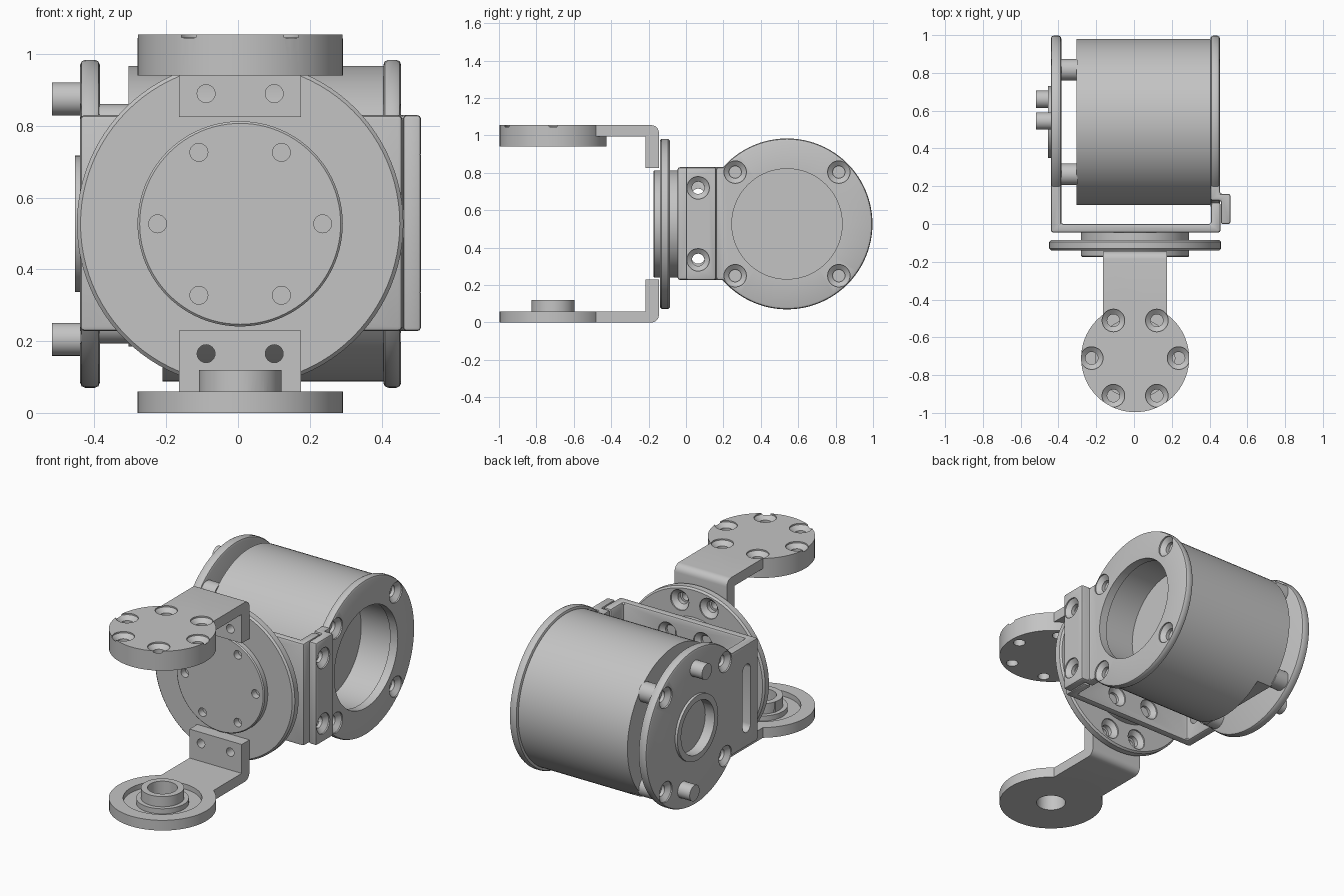
import bpy, bmesh, math
from mathutils import Vector

default = bpy.data.objects.get("Cube")
if default:
    bpy.data.objects.remove(default, do_unlink=True)

GREY = (0.55, 0.55, 0.55, 1)
mat = bpy.data.materials.new("machined_grey")
mat.use_nodes = True
mat.diffuse_color = GREY
mat.node_tree.nodes["Principled BSDF"].inputs["Base Color"].default_value = GREY

CX, CZ, MY = 0.006, 0.527, 0.54      # turntable centre x, axis height, motor centre y
TOP = 1.055
X, Y, Z = Vector((1, 0, 0)), Vector((0, 1, 0)), Vector((0, 0, 1))
finished = []


def make(name, bm):
    bmesh.ops.recalc_face_normals(bm, faces=bm.faces)
    mesh = bpy.data.meshes.new(name)
    bm.to_mesh(mesh)
    bm.free()
    mesh.materials.append(mat)
    obj = bpy.data.objects.new(name, mesh)
    bpy.context.collection.objects.link(obj)
    return obj


def lathe(name, profile, centre, axis, segs=72):
    """Revolve (radius, height) points about an axis through centre."""
    bm = bmesh.new()
    quat = axis.to_track_quat('Z', 'Y')
    rings = []
    for r, h in profile:
        count = segs if r > 0 else 1
        rings.append([bm.verts.new(Vector(centre) + quat @ Vector(
            (r * math.cos(math.tau * i / segs), r * math.sin(math.tau * i / segs), h)))
            for i in range(count)])
    pairs = list(zip(rings, rings[1:]))
    if profile[0][0] > 0:
        pairs.append((rings[-1], rings[0]))
    for a, b in pairs:
        for i in range(segs):
            j = (i + 1) % segs
            quad = [a[i % len(a)], a[j % len(a)], b[j % len(b)], b[i % len(b)]]
            bm.faces.new(list(dict.fromkeys(quad)))
    return make(name, bm)


def disc(name, r, h0, h1, centre, axis, edge=0.0, segs=72):
    """Solid disc with optional chamfered rims."""
    if edge:
        rim = [(r - edge, h0), (r - edge * .3, h0 + edge * .3), (r, h0 + edge),
               (r, h1 - edge), (r - edge * .3, h1 - edge * .3), (r - edge, h1)]
    else:
        rim = [(r, h0), (r, h1)]
    return lathe(name, [(0, h0)] + rim + [(0, h1)], centre, axis, segs)


def prism(name, points, vector, bevel=0.0):
    """Extrude a flat outline along a vector, softening its edges."""
    bm = bmesh.new()
    face = bm.faces.new([bm.verts.new(p) for p in points])
    ext = bmesh.ops.extrude_face_region(bm, geom=[face])
    bmesh.ops.translate(bm, vec=vector,
                        verts=[v for v in ext["geom"] if isinstance(v, bmesh.types.BMVert)])
    if bevel:
        bmesh.ops.bevel(bm, geom=bm.edges[:], offset=bevel, segments=2, profile=0.5,
                        affect='EDGES', clamp_overlap=True)
    return make(name, bm)


def combine(obj, others, op):
    """Apply a boolean with each helper, then delete the helpers."""
    for other in others:
        mod = obj.modifiers.new(op, 'BOOLEAN')
        mod.operation, mod.object, mod.solver = op, other, 'EXACT'
    bpy.context.view_layer.update()
    deps = bpy.context.evaluated_depsgraph_get()
    mesh = bpy.data.meshes.new_from_object(obj.evaluated_get(deps))
    obj.modifiers.clear()
    obj.data = mesh
    mesh.materials.clear()
    mesh.materials.append(mat)
    for poly in mesh.polygons:
        poly.material_index = 0
    for other in others:
        bpy.data.objects.remove(other, do_unlink=True)
    return obj


def countersink(pos, inward, depth):
    """Conical screw hole cutter, opening at pos and running inward."""
    return lathe("cutter", [(0, -.01), (.06, -.01), (.06, .008), (.033, .03),
                            (.033, depth), (0, depth)], pos, inward, 28)


def drill(pos, inward, depth, r=.025):
    return disc("cutter", r, -.01, depth, pos, inward, segs=24)


def hexagon(r=.23):
    return [(r * math.cos(a * math.pi / 3), r * math.sin(a * math.pi / 3)) for a in range(6)]


flange_holes = [(CX + dx, z) for dx in (-.095, .095) for z in (.165, TOP - .165)]
corners = [(MY + a, CZ + b) for a in (-.277, .277) for b in (-.277, .277)]


# Bent fork arms with round ends
def fork_arm(name, upper):
    flip = (lambda z: TOP - z) if upper else (lambda z: z)
    outline = [(-.49, 0)]
    outline += [(-.185 + .04 * math.sin(t), .04 - .04 * math.cos(t))
                for t in (i * math.pi / 12 for i in range(7))]
    outline += [(-.145, .23), (-.217, .23), (-.217, .06), (-.49, .06)]
    arm = prism(name, [(CX - .17, y, flip(z)) for y, z in outline], X * .34)
    centre = (CX, -.71, TOP if upper else 0)
    pad = disc("pad", .286, 0, .115 if upper else .06, centre, -Z if upper else Z)
    parts = [pad]
    if not upper:
        parts.append(disc("boss", .115, .01, .12, centre, Z))
    combine(arm, parts, 'UNION')
    cuts = [drill((x, -.23, z), Y, .15) for x, z in flange_holes
            if (z > CZ) == upper]
    if upper:
        cuts += [countersink((CX + a, -.71 + b, TOP), -Z, .2) for a, b in hexagon()]
    else:
        cuts.append(disc("cutter", .08, -.1, .2, centre, Z))
        cuts.append(lathe("cutter", [(.14, .03), (.21, .03), (.21, .1), (.14, .1)], centre, Z))
    finished.append(combine(arm, cuts, 'DIFFERENCE'))


fork_arm("lower_fork_arm", False)
fork_arm("upper_fork_arm", True)

# Turntable between fork and bracket
turntable = lathe("turntable", [
    (0, -.175), (.28, -.175), (.286, -.169), (.286, -.14), (.445, -.14), (.455, -.13),
    (.455, -.095), (.445, -.085), (.286, -.085), (.286, -.045), (0, -.045)],
    (CX, 0, CZ), Y, 96)
cuts = [countersink((x, -.085, z), -Y, .08) for x, z in flange_holes]
cuts += [drill((CX + a, -.175, CZ + b), Y, .04) for a, b in hexagon()]
finished.append(combine(turntable, cuts, 'DIFFERENCE'))

# U-shaped bracket carrying the left round cheek
LOW, TALL = .228, .602
u_shape = [(-.44, -.045), (.458, -.045), (.458, .115), (.408, .115), (.408, 0),
           (-.385, 0), (-.385, .3), (-.44, .3)]
bracket = prism("u_bracket", [(x, y, LOW) for x, y in u_shape], Z * TALL, .012)
axis_point = (0, MY, CZ)
combine(bracket, [disc("cheek", .457, -.44, -.385, axis_point, X, .014, 96),
                  disc("hub", .19, -.455, -.4, axis_point, X)], 'UNION')
cuts = [countersink((-.44, y, z), X, .07) for y, z in corners]
cuts += [countersink((CX + a, 0, CZ + b), -Y, .06) for a, b in hexagon()]
cuts += [drill((.46, .065, z), -X, .07, .033) for z in (.335, .72)]
cuts.append(disc("cutter", .155, -.5, -.395, axis_point, X))
slot = []
for z, start in ((.68, 0), (.35, math.pi)):
    slot += [(-.5, .065 + .036 * math.cos(start + i * math.pi / 8),
              z + .036 * math.sin(start + i * math.pi / 8)) for i in range(9)]
cuts.append(prism("cutter", slot, X * .2))
finished.append(combine(bracket, cuts, 'DIFFERENCE'))

# Open round cheek with a stepped mounting flange
step = [(.405, .125), (.46, .125), (.46, 0), (.51, 0), (.51, .16), (.455, .16),
        (.455, .3), (.405, .3)]
cheek = prism("open_cheek", [(x, y, LOW) for x, y in step], Z * TALL, .01)
combine(cheek, [disc("rim", .457, .405, .455, axis_point, X, .014, 96)], 'UNION')
cuts = [countersink((.455, y, z), -X, .07) for y, z in corners]
cuts += [countersink((.51, .065, z), -X, .08) for z in (.335, .72)]
cuts.append(disc("cutter", .295, .3, .6, axis_point, X))
finished.append(combine(cheek, cuts, 'DIFFERENCE'))

# Motor drum: hollow on one end, notched underneath on the other
drum = lathe("motor_drum", [(0, -.305), (.44, -.305), (.44, .405), (.305, .405),
                            (.305, .21), (0, .21)], axis_point, X, 96)
notch = prism("cutter", [(-.4, 0, -.1), (-.21, 0, -.1), (-.21, 0, .185), (-.4, 0, .185)], Y * 1.2)
finished.append(combine(drum, [notch], 'DIFFERENCE'))

# Spacers between drum and cheek, and the two protruding pins
for i, (y, z) in enumerate(corners):
    finished.append(disc(f"spacer_{i + 1}", .057, -.39, -.30, (0, y, z), X, segs=32))
for name, y, z in (("upper_pin", .545, .875), ("lower_pin", .66, .205)):
    finished.append(disc(name, .046, -.518, -.43, (0, y, z), X, segs=32))

# Smooth round walls, keep edges crisp
bpy.ops.object.select_all(action='DESELECT')
for obj in finished:
    obj.select_set(True)
bpy.context.view_layer.objects.active = finished[0]
bpy.ops.object.shade_smooth_by_angle(angle=math.radians(28))
